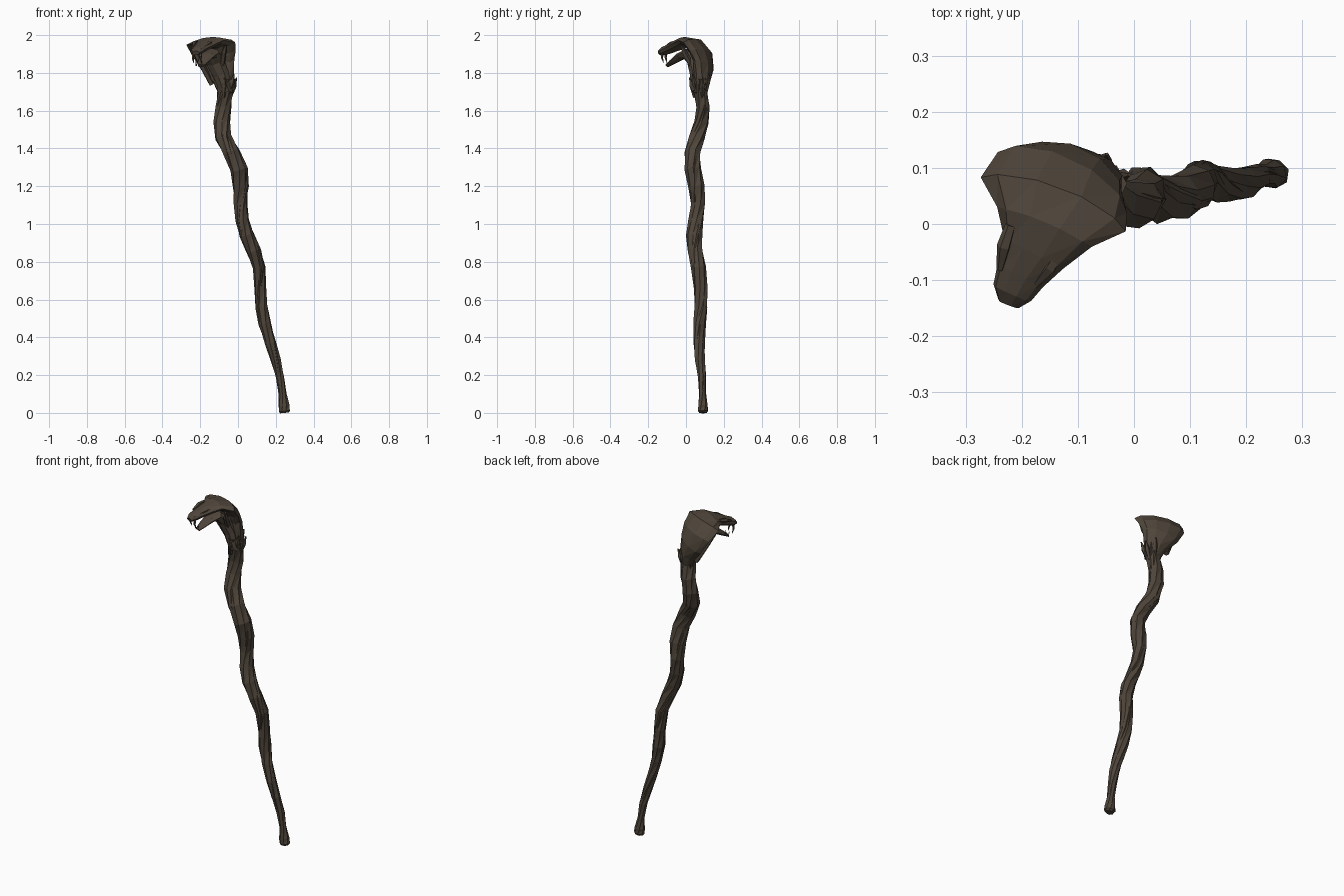
import bpy, bmesh, math
from mathutils import Vector

wood = bpy.data.materials.new("dark_brown_wood")
wood.diffuse_color = (0.078, 0.060, 0.043, 1)

SIDE = Vector((-0.9, 0.42, -0.10)).normalized()   # across the hood
FWD = Vector((-0.42, -0.9, 0)).normalized()       # where the snout points


def loft(name, rings, n=8, side=None, twist=0.0, lobe=0.0, sag=0.0):
    """Skin rings of (x, y, z, half width, half thickness), with capped ends."""
    bm = bmesh.new()
    cs = [Vector(r[:3]) for r in rings]
    loops = []
    for i, r in enumerate(rings):
        t = (cs[min(i + 1, len(cs) - 1)] - cs[max(i - 1, 0)]).normalized()
        u = (side or Vector((1, 0, 0)))
        u = (u - t * u.dot(t)).normalized()
        v = t.cross(u)
        loop = []
        for k in range(n):
            a = 2 * math.pi * k / n + twist * i
            m = 1 + lobe * math.cos(2 * (a - 2 * twist * i) + i * 1.3)
            p = cs[i] + u * (r[3] * m * math.cos(a)) + v * (r[4] * m * math.sin(a))
            # hood edges curl forward
            p += FWD * sag * r[3] * math.cos(a) ** 2
            loop.append(bm.verts.new(p))
        loops.append(loop)
    for A, B in zip(loops, loops[1:]):
        for k in range(n):
            j = (k + 1) % n
            bm.faces.new((A[k], A[j], B[j]))
            bm.faces.new((A[k], B[j], B[k]))
    bm.faces.new(loops[0][::-1])
    bm.faces.new(loops[-1])
    bmesh.ops.recalc_face_normals(bm, faces=bm.faces)
    me = bpy.data.meshes.new(name)
    bm.to_mesh(me)
    bm.free()
    ob = bpy.data.objects.new(name, me)
    bpy.context.collection.objects.link(ob)
    me.materials.append(wood)
    return ob


def tube(name, pts, n=6, side=None):
    return loft(name, [(*p[:3], p[3], p[3]) for p in pts], n, side)


# Crooked shaft: x, y, z, radius
path = [
    (0.247, 0.090, 0.000, .022), (0.246, 0.090, 0.010, .029), (0.243, 0.090, 0.040, .028),
    (0.236, 0.088, 0.100, .020), (0.222, 0.085, 0.190, .022), (0.200, 0.074, 0.280, .027),
    (0.172, 0.070, 0.370, .030), (0.142, 0.072, 0.470, .032), (0.124, 0.079, 0.560, .034),
    (0.118, 0.078, 0.660, .034), (0.112, 0.066, 0.770, .037), (0.082, 0.048, 0.860, .039),
    (0.047, 0.043, 0.940, .040), (0.022, 0.052, 1.020, .038), (0.013, 0.064, 1.110, .038),
    (0.015, 0.055, 1.200, .042), (0.006, 0.036, 1.290, .045), (-0.035, 0.034, 1.380, .044),
    (-0.078, 0.058, 1.460, .043), (-0.086, 0.082, 1.540, .041), (-0.077, 0.090, 1.620, .040),
    (-0.068, 0.076, 1.700, .040), (-0.062, 0.072, 1.770, .046),
]
loft("shaft", [(*p[:4], p[3]) for p in path], 8, twist=0.25, lobe=0.09)

# Two thin vines wound into the shaft surface
for w in range(2):
    vine = []
    for i, (x, y, z, r) in enumerate(path[3:]):
        a = 0.75 * i + w * math.pi
        vine.append((x + .62 * r * math.cos(a), y + .62 * r * math.sin(a), z, .45 * r))
    tube("twisted_vine_%d" % (w + 1), vine, 6)

# Spread hood, narrowing forward into the upper head and snout
loft("hood_and_upper_head", [
    (-0.062, 0.075, 1.690, .040, .036),
    (-0.073, 0.088, 1.765, .062, .040),
    (-0.100, 0.100, 1.840, .100, .036),
    (-0.121, 0.088, 1.905, .128, .034),
    (-0.137, 0.050, 1.955, .138, .030),
    (-0.155, 0.005, 1.963, .092, .026),
    (-0.176, -0.045, 1.945, .060, .026),
    (-0.200, -0.085, 1.928, .046, .024),
    (-0.215, -0.118, 1.915, .037, .022),
    (-0.222, -0.140, 1.905, .020, .013),
], 10, SIDE, sag=0.12)

# Throat under the hood, running into the open lower jaw
loft("throat_and_lower_jaw", [
    (-0.062, 0.060, 1.700, .034, .032),
    (-0.090, 0.058, 1.790, .048, .036),
    (-0.122, 0.045, 1.860, .056, .036),
    (-0.148, 0.008, 1.900, .056, .032),
    (-0.165, -0.030, 1.887, .045, .019),
    (-0.184, -0.068, 1.860, .034, .013),
    (-0.196, -0.100, 1.838, .018, .009),
], 8, SIDE)

# Brow ridges, upper fangs, lower teeth and hood ribs, mirrored about the head
for sgn, tag in ((1, "left"), (-1, "right")):
    def at(f, s, z):
        p = Vector((-0.145, 0.04, 0)) + FWD * f + SIDE * s * sgn
        return (p.x, p.y, z)
    tube("brow_" + tag, [(*at(.07, .05, 1.962), .010), (*at(.11, .045, 1.955), .013),
                         (*at(.15, .034, 1.938), .006)], 5, SIDE)
    tube("fang_" + tag, [(*at(.172, .022, 1.905), .008), (*at(.174, .023, 1.880), .006),
                         (*at(.165, .022, 1.852), .001)], 5, SIDE)
    tube("small_tooth_" + tag, [(*at(.145, .016, 1.836), .005), (*at(.150, .017, 1.866), .001)], 4, SIDE)
    tube("hood_rib_" + tag, [(*at(-.06, .02, 1.74), .016), (*at(-.02, .055, 1.83), .016),
                             (*at(.015, .085, 1.91), .014), (*at(.025, .10, 1.945), .005)], 5, SIDE)

# Torn bark flakes around the neck
for k in range(6):
    a = k * math.pi / 3 + 0.3
    c, s, h = math.cos(a), math.sin(a), 0.02 * (k % 2)
    tube("bark_flake_%d" % (k + 1), [
        (-0.070 + .030 * c, 0.075 + .030 * s, 1.67 + h, .008),
        (-0.062 + .042 * c, 0.073 + .042 * s, 1.73 + h, .014),
        (-0.060 + .054 * c, 0.072 + .054 * s, 1.775 + h, .003)], 5)
